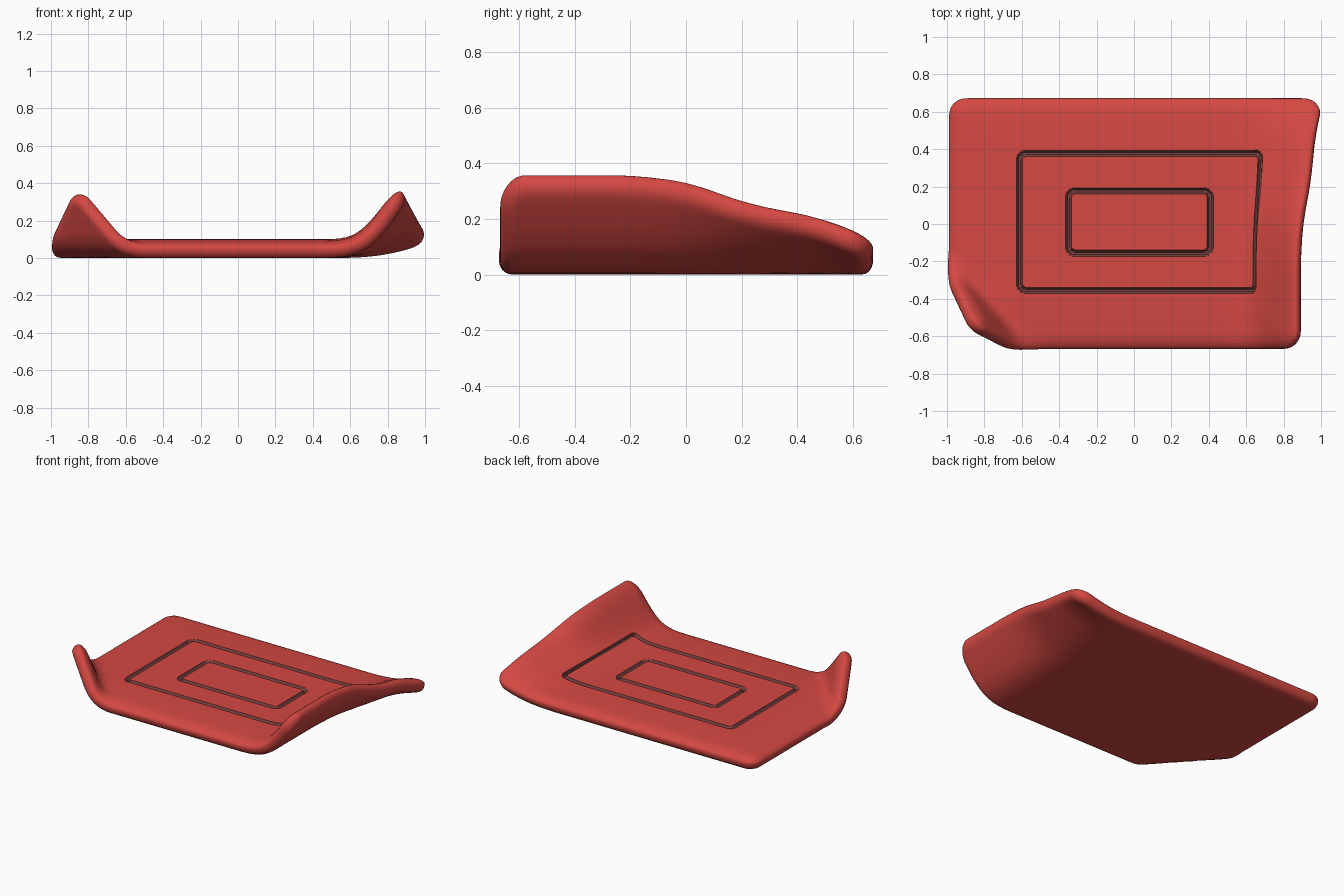
import bpy, bmesh, math
from mathutils import Vector

if "Cube" in bpy.data.objects:
    bpy.data.objects.remove(bpy.data.objects["Cube"])

HX, HY, HALF, CORNER = 1.0, 0.67, 0.05, 0.09
# panel grooves: x min, x max, y min, y max (flat sheet coordinates)
GROOVES = [(-0.623, 0.71, -0.358, 0.374), (-0.361, 0.396, -0.159, 0.174)]
GROOVE_W = 0.016


def rect_dist(x, y, x0, x1, y0, y1, r):
    """Signed distance to a rounded rectangle (negative inside)."""
    qx = abs(x - (x0 + x1) / 2) - (x1 - x0) / 2 + r
    qy = abs(y - (y0 + y1) / 2) - (y1 - y0) / 2 + r
    return math.hypot(max(qx, 0), max(qy, 0)) + min(max(qx, qy), 0) - r


def groove_dist(u, v):
    return min(abs(rect_dist(u, v, *g, 0.035)) for g in GROOVES)


def lines(half, marks):
    """Grid lines: coarse overall, fine at the rim and beside the grooves."""
    vals = [-half + 2 * half * i / 44 for i in range(45)]
    vals = [v for v in vals if abs(v) < half - 0.1
            and all(abs(v - m) > 0.05 for m in marks)]
    for k in range(9):
        t = 0.1 * (1 - math.cos(k / 8 * math.pi / 2))
        vals += [half - t, t - half]
    for m in marks:
        vals += [m + o * 0.0055 for o in range(-8, 9)]
    vals = sorted(vals)
    out = [vals[0]]
    for v in vals[1:]:
        if v - out[-1] > 0.0003:
            out.append(v)
    return out


def interp(pts, v):
    if v <= pts[0][0]:
        return pts[0][1]
    for (a, p), (b, q) in zip(pts, pts[1:]):
        if v <= b:
            return p + (q - p) * (v - a) / (b - a)
    return pts[-1][1]


LIFT = [(-0.2, 1), (0, 0.9), (0.22, 0.57), (0.48, 0.35), (0.67, 0)]
FRONT = [(0.45, 0.05), (0.65, 0.05), (0.70, 0.10), (0.86, 0.355)]
BACK = [(0.45, 0.05), (0.61, 0.05), (0.79, 0.04), (1.0, 0.11)]


def mid(u, v):
    """Middle surface of the bent sheet."""
    x, y, z = u, v, 0.052
    if u > 0.45:                                   # right side curls up
        t = (u - 0.45) / 0.55
        b = sum(interp(LIFT, v + o) for o in (-0.06, 0, 0.06)) / 3
        w = ((1 - t) ** 3, 3 * t * (1 - t) ** 2, 3 * t * t * (1 - t), t ** 3)
        x = sum(k * (q[0] + (p[0] - q[0]) * b) for k, p, q in zip(w, FRONT, BACK))
        z = sum(k * (q[1] + (p[1] - q[1]) * b) for k, p, q in zip(w, FRONT, BACK))
        z += 0.002
    nx, ny = -0.74, -0.673                         # front left corner folds up
    d = (u + 1) * nx + (v + 0.10) * ny
    if d > 0:
        R, top = 0.13, 1.25
        s = d * 1.08
        a = min(s / R, top)
        rest = max(s - R * top, 0)
        h = R * math.sin(a) + rest * math.cos(top)
        z += R * (1 - math.cos(a)) + rest * math.sin(top)
        x += nx * (h - d)
        y += ny * (h - d)
    return Vector((x, y, z))


def surface(u, v, side):
    e = 0.004
    n = (mid(u + e, v) - mid(u - e, v)).cross(mid(u, v + e) - mid(u, v - e)).normalized()
    inset = max(-rect_dist(u, v, -HX, HX, -HY, HY, CORNER), 0)
    r = 0.08 if side > 0 else 0.04
    k = 1 - min(inset / r, 1)
    w = HALF
    if side > 0:                                   # top thins gently to the rim
        w -= 0.014 * max(1 - inset / 0.26, 0) ** 1.3
    w *= math.sqrt(max(1 - k * k, 0))
    if side > 0:
        d = groove_dist(u, v)
        w -= 0.022 * min(max((GROOVE_W - d) / 0.007, 0), 1)
    return mid(u, v) + n * (w * side)


# bent padded sheet
us = lines(HX, [g[i] for g in GROOVES for i in (0, 1)])
vs = lines(HY, [g[i] for g in GROOVES for i in (2, 3)])
bm = bmesh.new()
for side in (1, -1):
    grid = []
    for u in us:
        t = min(HX - abs(u), CORNER)
        ext = HY - CORNER + math.sqrt(max(CORNER ** 2 - (CORNER - t) ** 2, 0))
        grid.append([bm.verts.new(surface(u, v * ext / HY, side)) for v in vs])
    for i in range(len(us) - 1):
        for j in range(len(vs) - 1):
            f = [grid[i][j], grid[i + 1][j], grid[i + 1][j + 1], grid[i][j + 1]]
            face = bm.faces.new(f if side > 0 else f[::-1])
            # dark channel around the panels
            cu, cv = (us[i] + us[i + 1]) / 2, (vs[j] + vs[j + 1]) / 2
            if side > 0 and groove_dist(cu, cv) < GROOVE_W:
                face.material_index = 1
bmesh.ops.remove_doubles(bm, verts=bm.verts, dist=0.0001)

# stand on the ground, centred
for ax in range(3):
    lo = min(v.co[ax] for v in bm.verts)
    hi = max(v.co[ax] for v in bm.verts)
    for v in bm.verts:
        v.co[ax] -= lo if ax == 2 else (lo + hi) / 2

mesh = bpy.data.meshes.new("curled_mat")
bm.to_mesh(mesh)
bm.free()
obj = bpy.data.objects.new("curled_mat", mesh)
bpy.context.collection.objects.link(obj)
for name, col in (("soft_red", (0.66, 0.065, 0.055, 1)),
                  ("dark_groove", (0.19, 0.055, 0.052, 1))):
    mat = bpy.data.materials.new(name)
    mat.diffuse_color = col
    mat.use_nodes = True
    mat.node_tree.nodes["Principled BSDF"].inputs["Base Color"].default_value = mat.diffuse_color
    mesh.materials.append(mat)
bpy.context.view_layer.objects.active = obj
obj.select_set(True)
bpy.ops.object.shade_smooth_by_angle(angle=math.radians(35))
